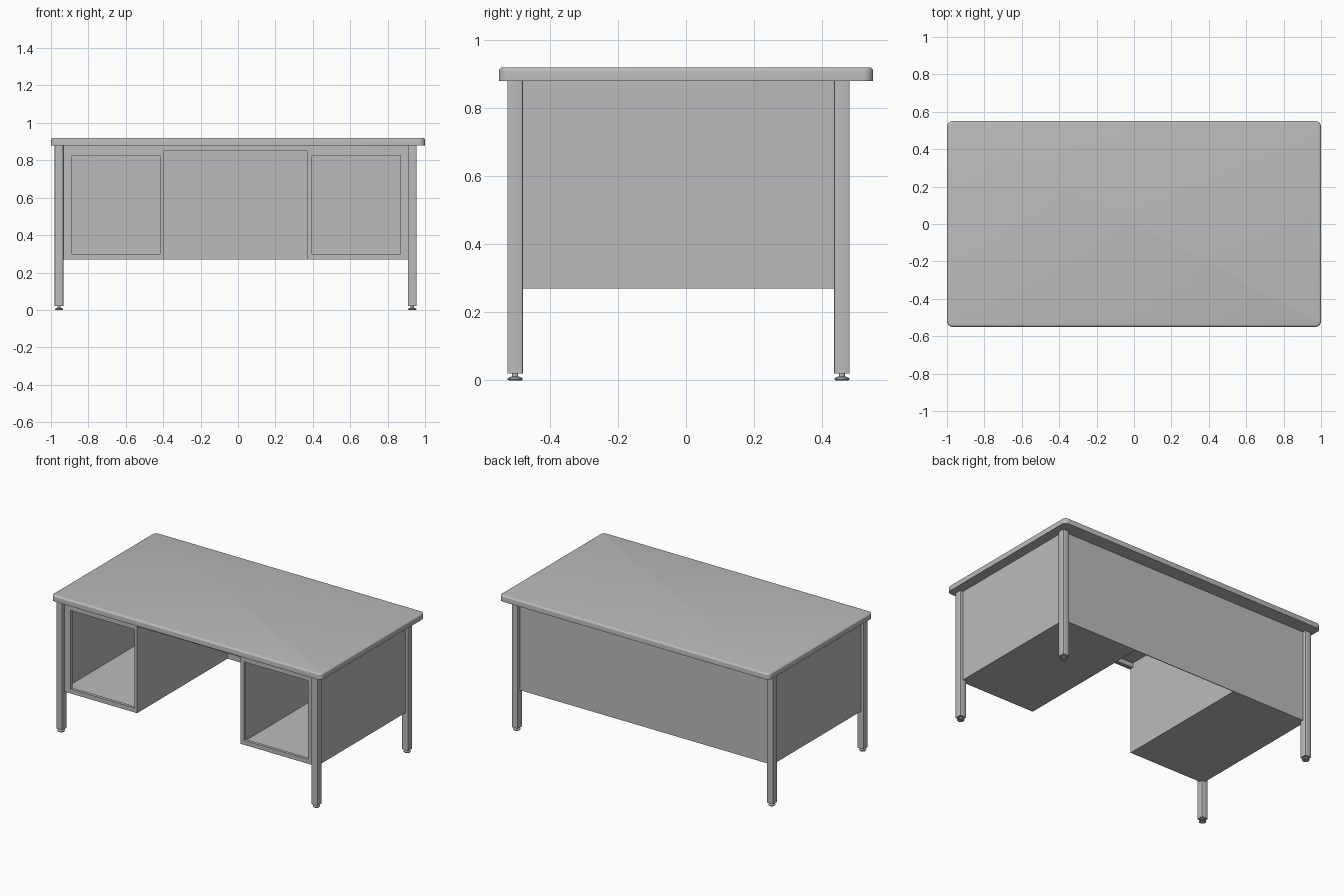
import bpy, bmesh, math
from mathutils import Matrix, Vector

cube = bpy.data.objects.get("Cube")
if cube:
    bpy.data.objects.remove(cube, do_unlink=True)

grey = bpy.data.materials.new("plain grey")
grey.use_nodes = True
GREY = (0.5, 0.5, 0.5, 1)
grey.diffuse_color = GREY
grey.node_tree.nodes["Principled BSDF"].inputs["Base Color"].default_value = GREY


def finish(name, bm, smooth=False):
    bmesh.ops.recalc_face_normals(bm, faces=bm.faces)
    mesh = bpy.data.meshes.new(name)
    bm.to_mesh(mesh)
    bm.free()
    mesh.materials.append(grey)
    obj = bpy.data.objects.new(name, mesh)
    bpy.context.collection.objects.link(obj)
    if smooth:
        bpy.ops.object.select_all(action="DESELECT")
        obj.select_set(True)
        bpy.context.view_layer.objects.active = obj
        bpy.ops.object.shade_smooth_by_angle(angle=math.radians(35))
    return obj


def add_box(bm, lo, hi):
    lo, hi = Vector(lo), Vector(hi)
    size = Matrix.Diagonal((*(hi - lo), 1))
    bmesh.ops.create_cube(bm, size=1, matrix=Matrix.Translation((lo + hi) / 2) @ size)


def box(name, lo, hi):
    bm = bmesh.new()
    add_box(bm, lo, hi)
    return finish(name, bm)


def vertical(edge):
    d = edge.verts[0].co - edge.verts[1].co
    return abs(d.z) > 0.9 * d.length


def bevel(bm, edges, radius, segments):
    bmesh.ops.bevel(bm, geom=edges, offset=radius, segments=segments,
                    profile=0.5, affect="EDGES")


# Main levels and leg centre lines
TOP, UNDER, BASE = 0.92, 0.88, 0.27
LEG_X = {"right": -0.957, "left": 0.932}
LEG_Y = {"front": -0.502, "back": 0.458}
HALF, T = 0.023, 0.005
FRONT, BACK = LEG_Y["front"], LEG_Y["back"]

# Table top: rounded corners and a softened upper edge
bm = bmesh.new()
add_box(bm, (-1, -0.55, UNDER), (1, 0.55, TOP))
bevel(bm, [e for e in bm.edges if vertical(e)], 0.03, 6)
bevel(bm, [e for e in bm.edges if all(v.co.z > TOP - 0.001 for v in e.verts)], 0.012, 4)
finish("table_top", bm, True)

# Legs and levelling feet
FOOT = [(0.019, 0), (0.022, 0.003), (0.022, 0.007), (0.009, 0.012), (0.009, 0.022)]
for side, x in LEG_X.items():
    for end, y in LEG_Y.items():
        bm = bmesh.new()
        add_box(bm, (x - HALF, y - HALF, 0.02), (x + HALF, y + HALF, UNDER))
        bevel(bm, [e for e in bm.edges if vertical(e)], 0.004, 2)
        finish(f"{end}_{side}_leg", bm, True)

        bm = bmesh.new()
        rings = []
        for r, z in FOOT:
            ring = bmesh.ops.create_circle(bm, segments=20, radius=r,
                                           matrix=Matrix.Translation((x, y, z)))["verts"]
            rings.append(ring)
        for a, b in zip(rings, rings[1:]):
            for i in range(len(a)):
                j = (i + 1) % len(a)
                bm.faces.new((a[i], a[j], b[j], b[i]))
        bm.faces.new(rings[0])
        bm.faces.new(rings[-1])
        finish(f"{end}_{side}_foot", bm, True)

# Thin-walled pedestals with an open framed front
INNER = {"right": -0.395, "left": 0.37}
OPENING = {"right": (-0.888, -0.416), "left": (0.395, 0.868)}
LOW, HIGH, LIP = 0.30, 0.825, 0.02
for side, outer in LEG_X.items():
    inner = INNER[side]
    x0, x1 = sorted((outer, inner))
    o0, o1 = OPENING[side]
    box(f"{side}_pedestal_floor", (x0, FRONT, BASE), (x1, BACK, BASE + T))
    box(f"{side}_outer_panel", (outer - T / 2, FRONT, BASE), (outer + T / 2, BACK, UNDER))
    inward = math.copysign(T, outer)
    w0, w1 = sorted((inner, inner + inward))
    box(f"{side}_inner_panel", (w0, FRONT, BASE), (w1, BACK, UNDER))

    # Front frame: rectangular ring, extruded backwards
    bm = bmesh.new()
    loops = []
    for a, b, lo, hi in ((x0, x1, BASE, UNDER), (o0, o1, LOW, HIGH)):
        loops.append([bm.verts.new((x, FRONT, z))
                      for x, z in ((a, lo), (b, lo), (b, hi), (a, hi))])
    for i in range(4):
        j = (i + 1) % 4
        bm.faces.new((loops[0][i], loops[0][j], loops[1][j], loops[1][i]))
    ring = bmesh.ops.extrude_face_region(bm, geom=bm.faces[:], use_keep_orig=True)
    moved = [g for g in ring["geom"] if isinstance(g, bmesh.types.BMVert)]
    bmesh.ops.translate(bm, verts=moved, vec=(0, LIP, 0))
    finish(f"{side}_front_frame", bm)

# Back panel and the slim rail over the knee space
box("back_panel", (LEG_X["right"], BACK - T, BASE), (LEG_X["left"], BACK, UNDER))
box("knee_rail", (INNER["right"], FRONT, 0.85), (INNER["left"], FRONT + LIP, UNDER))
